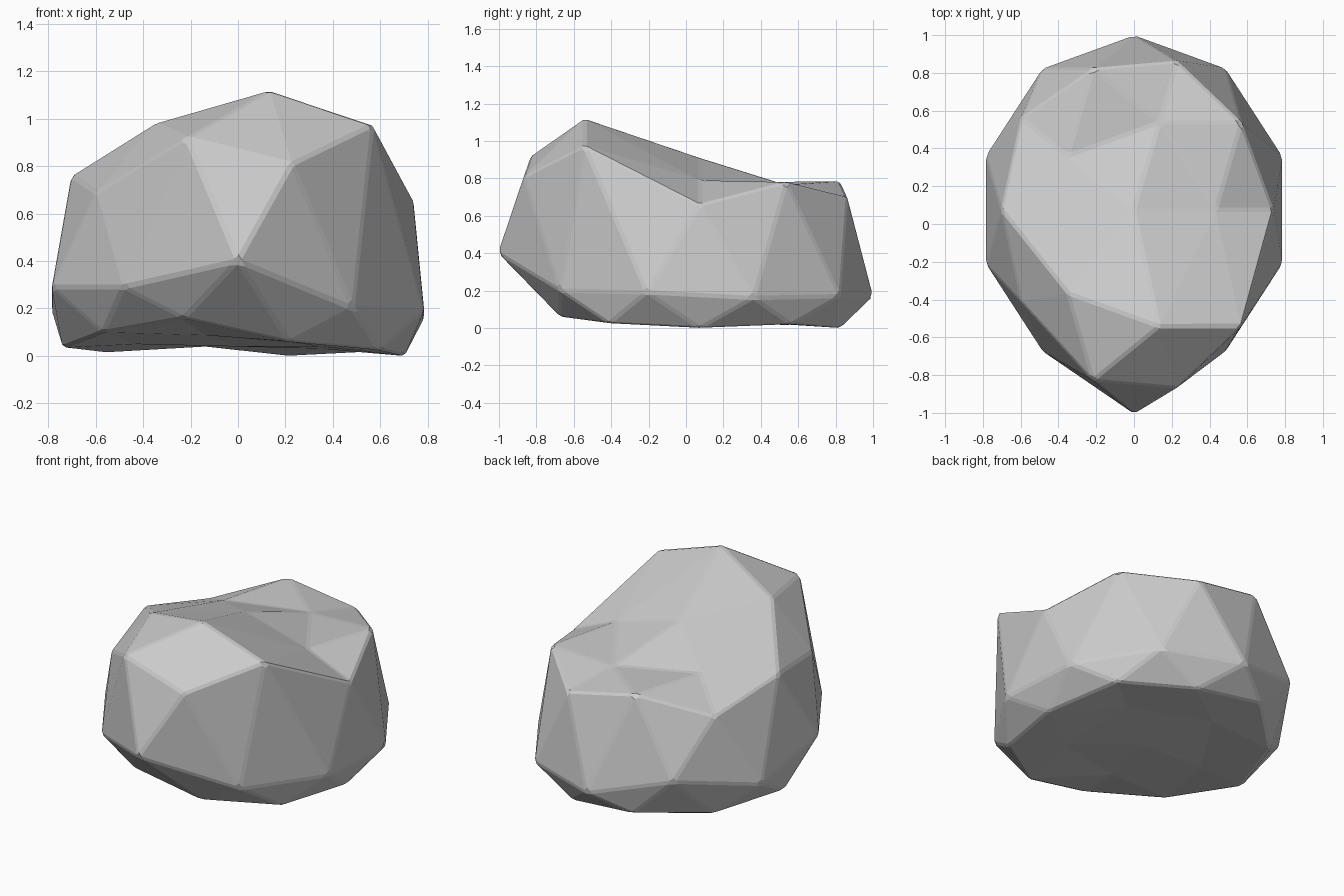
import bpy, bmesh, math

if "Cube" in bpy.data.objects:
    bpy.data.objects.remove(bpy.data.objects["Cube"])

# Low-poly boulder: a 42-point icosphere, its rings reshaped by height
bm = bmesh.new()
bmesh.ops.create_icosphere(bm, subdivisions=2, radius=1.0)

def ring_order(v):
    angle = round(math.degrees(math.atan2(v.co.y, v.co.x))) % 360
    return (-round(v.co.z, 2), angle)

# Heights per ring, top to bottom, counter-clockwise from +x
rings = [
    [0.91],
    [0.79, 0.765, 0.78, 0.98, 1.12],
    [0.78, 0.785, 0.76, 0.92, 0.975],
    [0.66, 0.70, 0.65, 0.69, 0.81],
    [0.16, 0.17, 0.17, 0.30, 0.19, 0.29, 0.29, 0.40, 0.20, 0.19],
    [0.02, 0.05, 0.035, 0.16, 0.025],
    [0.0, 0.0, 0.015, 0.10, 0.06],
    [0.03, 0.04, 0.05, 0.09, 0.04],
    [0.04],
]
heights = [h for ring in rings for h in ring]
# Points of the front brow and nose, pushed forward
pushed = {4, 5, 9, 10, 15, 23}

for i, v in enumerate(sorted(bm.verts, key=ring_order)):
    x, y = v.co.x * 0.825, v.co.y * 0.925 + 0.075
    if i in pushed:
        y -= 0.155
    v.co = (x, y, heights[i])

bmesh.ops.recalc_face_normals(bm, faces=bm.faces)
mesh = bpy.data.meshes.new("boulder")
bm.to_mesh(mesh)
bm.free()
boulder = bpy.data.objects.new("boulder", mesh)
bpy.context.collection.objects.link(boulder)

# Slightly worn edges
bevel = boulder.modifiers.new("worn_edges", 'BEVEL')
bevel.width = 0.012
bevel.segments = 1
bevel.limit_method = 'ANGLE'
bevel.angle_limit = math.radians(8)
